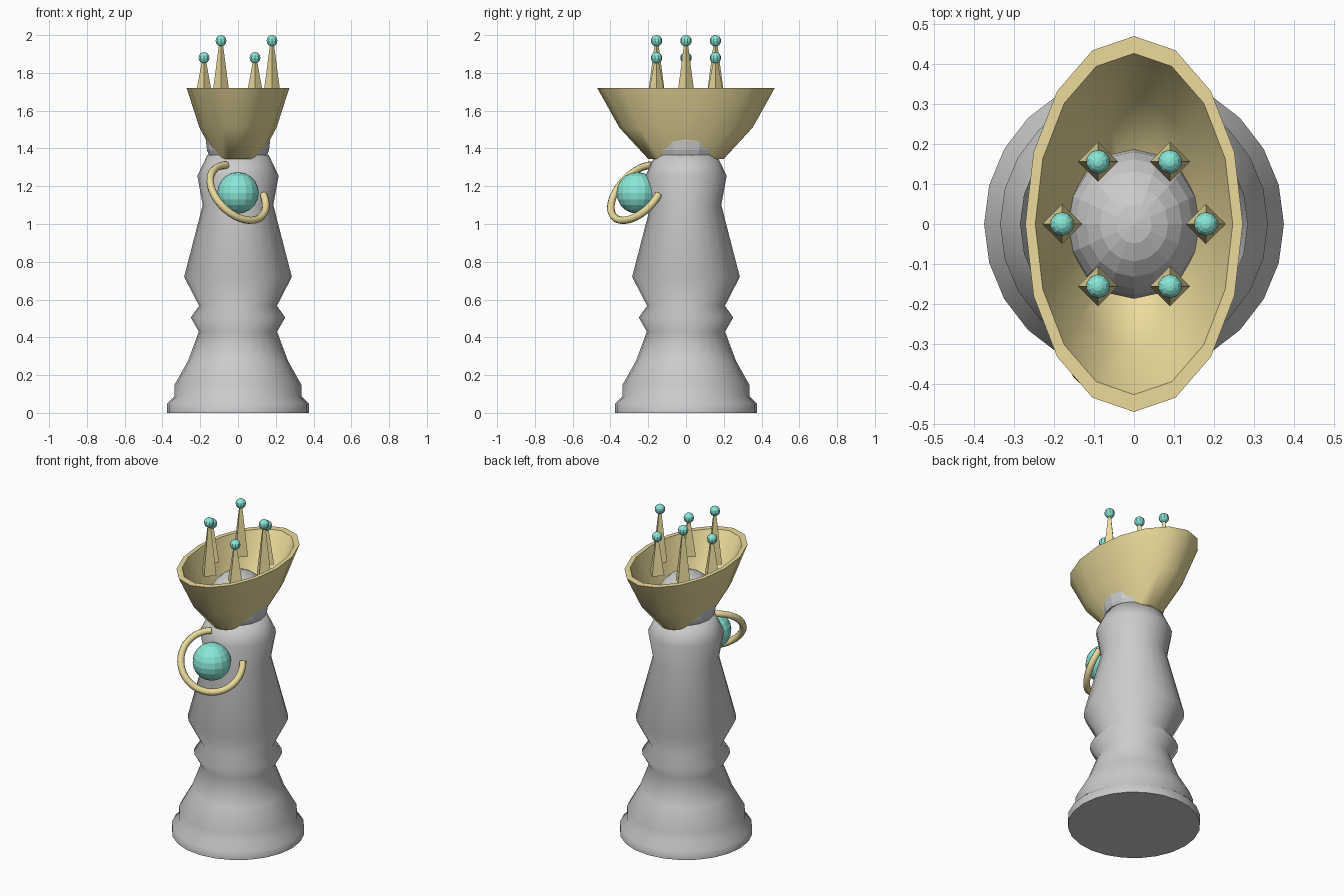
import bpy, bmesh, math
from mathutils import Vector, Matrix

if "Cube" in bpy.data.objects:
    bpy.data.objects.remove(bpy.data.objects["Cube"])


def material(name, rgb):
    m = bpy.data.materials.new(name)
    m.diffuse_color = (*rgb, 1)
    m.use_nodes = True
    m.node_tree.nodes["Principled BSDF"].inputs["Base Color"].default_value = m.diffuse_color
    return m


gold = material("gold", (0.83, 0.71, 0.33))
teal = material("teal", (0.25, 0.80, 0.69))


def finish(name, bm, mat=None, smooth=None):
    bmesh.ops.recalc_face_normals(bm, faces=bm.faces)
    me = bpy.data.meshes.new(name)
    bm.to_mesh(me)
    bm.free()
    ob = bpy.data.objects.new(name, me)
    bpy.context.collection.objects.link(ob)
    if mat:
        me.materials.append(mat)
    if smooth:
        bpy.ops.object.select_all(action='DESELECT')
        ob.select_set(True)
        bpy.context.view_layer.objects.active = ob
        bpy.ops.object.shade_smooth_by_angle(angle=math.radians(smooth))
    return ob


def lathe(name, profile, segs, y_scale=1, mat=None, smooth=65):
    bm = bmesh.new()
    rings = []
    for r, z in profile:
        angles = [2 * math.pi * i / segs for i in range(segs)]
        rings.append([bm.verts.new((r * math.cos(a), r * y_scale * math.sin(a), z))
                      for a in angles])
    for a, b in zip(rings, rings[1:]):
        for i in range(segs):
            j = (i + 1) % segs
            bm.faces.new((a[i], a[j], b[j], b[i]))
    bm.faces.new(rings[0][::-1])
    bm.faces.new(rings[-1])
    return finish(name, bm, mat, smooth)


def ball(name, loc, radii, u, v, mat=None):
    bm = bmesh.new()
    mtx = Matrix.Translation(loc) @ Matrix.Diagonal((*radii, 1))
    bmesh.ops.create_uvsphere(bm, u_segments=u, v_segments=v, radius=1, matrix=mtx)
    return finish(name, bm, mat)


# Turned body with stepped foot and waist collar
lathe("body", [(0.375, 0), (0.375, 0.05), (0.335, 0.09), (0.335, 0.15),
               (0.265, 0.275), (0.207, 0.43), (0.25, 0.505), (0.206, 0.567),
               (0.285, 0.72), (0.187, 1.10), (0.215, 1.255), (0.163, 1.365)], 24)

# Head, mostly inside the crown
ball("head", (0, 0, 1.44), (0.17, 0.187, 0.19), 16, 12)

# Oval crown bowl with a thick wall
lathe("crown_bowl", [(0.116, 1.345), (0.204, 1.51), (0.272, 1.72),
                     (0.247, 1.72), (0.184, 1.53), (0.10, 1.37)],
      16, 0.47 / 0.272, gold, 50)

# Six crown spikes, alternating tall and short, each with a bead
for i in range(6):
    a = math.radians(60 * i)
    x, y = 0.18 * math.cos(a), 0.18 * math.sin(a)
    base, top = 1.65, (1.97 if i % 2 == 0 else 1.88)
    bm = bmesh.new()
    bmesh.ops.create_cone(bm, cap_ends=True, segments=4, radius1=0.05, radius2=0.008,
                          depth=top - base,
                          matrix=Matrix.Translation((x, y, (top + base) / 2)))
    finish(f"crown_spike_{i + 1}", bm, gold)
    ball(f"spike_bead_{i + 1}", (x, y, top), (0.03,) * 3, 10, 8, teal)

# Orb on the front
centre = Vector((0, -0.258, 1.165))
ball("orb", centre, (0.11,) * 3, 16, 10, teal)

# Three-quarter ring around the orb, tilted towards the front right
u = Vector((-0.06, 0.08, 0.145)).normalized()
v = -Vector((0.135, 0.115, -0.007)).normalized()
curve = bpy.data.curves.new("orb_ring", 'CURVE')
curve.dimensions = '3D'
curve.bevel_depth = 0.02
curve.bevel_resolution = 2
curve.use_fill_caps = True
spline = curve.splines.new('POLY')
count = 28
spline.points.add(count - 1)
for i, p in enumerate(spline.points):
    t = math.radians(270) * i / (count - 1)
    p.co = (*(centre + 0.177 * (u * math.cos(t) + v * math.sin(t))), 1)
curve.materials.append(gold)
ring = bpy.data.objects.new("orb_ring", curve)
bpy.context.collection.objects.link(ring)
